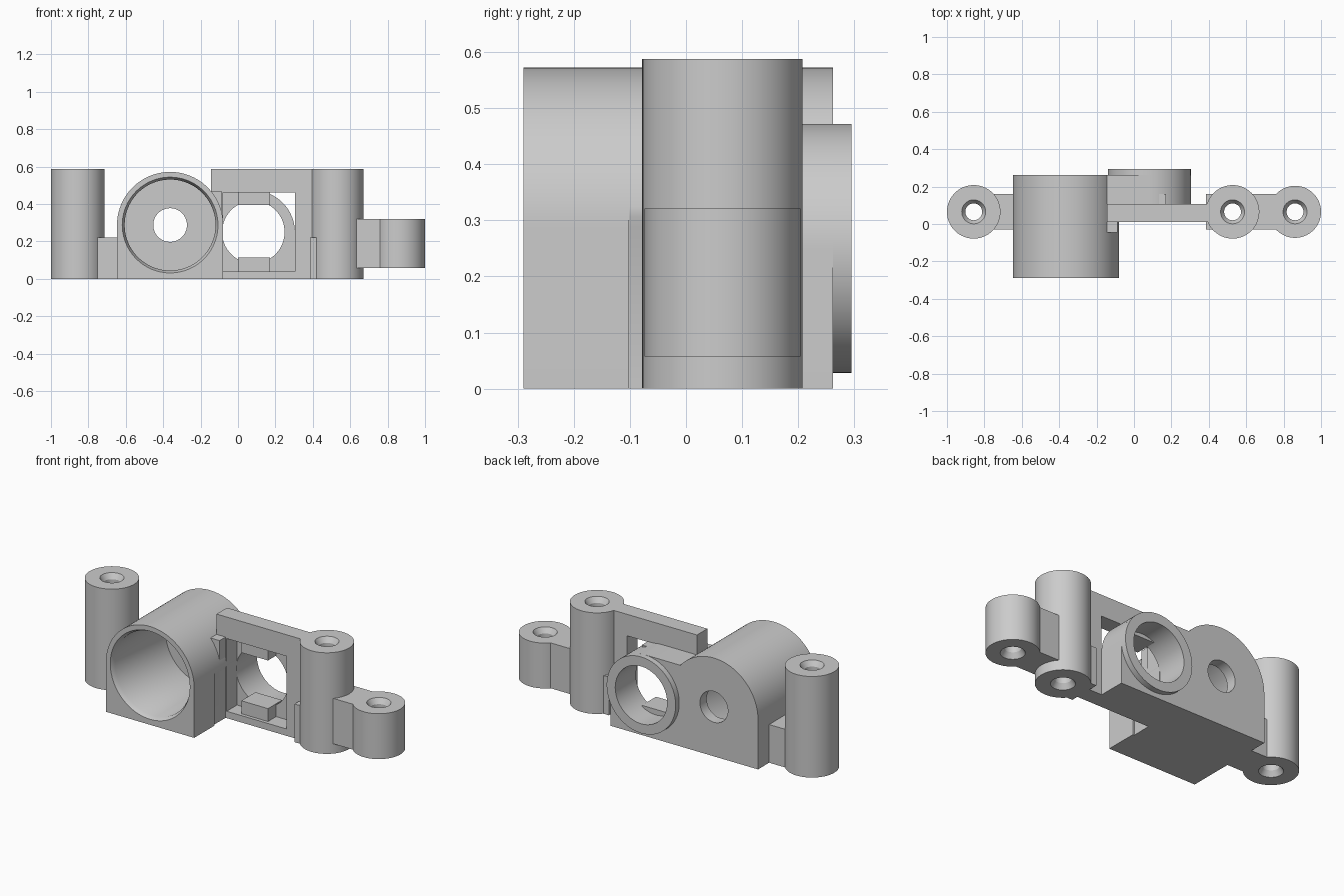
import bpy
import bmesh
import math
from mathutils import Matrix, Vector

old = bpy.data.objects.get("Cube")
if old:
    bpy.data.objects.remove(old, do_unlink=True)

grey = bpy.data.materials.new("light grey")
grey.use_nodes = True
grey.diffuse_color = (0.6, 0.6, 0.6, 1)
grey.node_tree.nodes["Principled BSDF"].inputs["Base Color"].default_value = grey.diffuse_color


def finish(name, bm):
    """Turn a bmesh into a shaded object."""
    bmesh.ops.recalc_face_normals(bm, faces=bm.faces)
    mesh = bpy.data.meshes.new(name)
    bm.to_mesh(mesh)
    bm.free()
    mesh.materials.append(grey)
    ob = bpy.data.objects.new(name, mesh)
    bpy.context.collection.objects.link(ob)
    bpy.ops.object.select_all(action="DESELECT")
    ob.select_set(True)
    bpy.context.view_layer.objects.active = ob
    bpy.ops.object.shade_smooth_by_angle(angle=math.radians(30))


def arc(centre, r, start, end, steps):
    """Points on an arc, angles in degrees."""
    angles = [math.radians(start + (end - start) * i / steps) for i in range(steps + 1)]
    return [(centre[0] + r * math.cos(a), centre[1] + r * math.sin(a)) for a in angles]


def circle(centre, r):
    return arc(centre, r, 0, 360, 80)[:-1]


def rect(x, z):
    return [(x[0], z[0]), (x[1], z[0]), (x[1], z[1]), (x[0], z[1])]


def plate(name, y, *loops):
    """Extrude an x-z outline, with any holes, through a y range."""
    bm = bmesh.new()
    for loop in loops:
        verts = [bm.verts.new((px, y[0], pz)) for px, pz in loop]
        for a, b in zip(verts, verts[1:] + verts[:1]):
            bm.edges.new((a, b))
    bmesh.ops.triangle_fill(bm, use_beauty=True, edges=bm.edges[:])
    grown = bmesh.ops.extrude_face_region(bm, geom=bm.faces[:], use_keep_orig=True)
    moved = [v for v in grown["geom"] if isinstance(v, bmesh.types.BMVert)]
    bmesh.ops.translate(bm, verts=moved, vec=(0, y[1] - y[0], 0))
    finish(name, bm)


def lathe(name, axis, origin, profile):
    """Revolve a closed (radius, height) profile about the z or y axis."""
    bm = bmesh.new()
    n = 80
    turn = Matrix.Rotation(-math.pi / 2, 3, "X") if axis == "y" else Matrix.Identity(3)
    rings = []
    for i in range(n):
        a = math.tau * i / n
        rings.append([bm.verts.new(Vector(origin) + turn @ Vector((r * math.cos(a), r * math.sin(a), h)))
                      for r, h in profile])
    for i in range(n):
        p, q = rings[i - 1], rings[i]
        for j in range(len(profile)):
            bm.faces.new((p[j - 1], q[j - 1], q[j], p[j]))
    finish(name, bm)


BARREL = (-0.363, 0.288)
RING = (0.082, 0.25)
POST_Y = 0.065
WEB_Y = (-0.03, 0.16)


def arch(right):
    """Barrel outline: round top on a square base."""
    return [(-0.647, 0), (right, 0), (right, 0.288)] + arc(BARREL, 0.284, 0, 180, 48)[1:]


# Barrel housing, its rear wall and its chamfered bore
bore = circle(BARREL, 0.256)
plate("barrel_front", (-0.29, -0.102), arch(-0.079), bore)
plate("barrel_middle", (-0.102, 0.2), arch(-0.088), bore)
plate("barrel_rear_wall", (0.2, 0.262), arch(-0.088), circle(BARREL, 0.09))
lathe("barrel_bore", "y", (BARREL[0], 0, BARREL[1]),
      [(0.256, -0.29), (0.243, -0.265), (0.243, 0.201), (0.258, 0.201), (0.258, -0.289)])

# Ring block with the raised ring on its back
plate("ring_block", (0.105, 0.262),
      [(-0.1, 0), (0.304, 0)] + arc(RING, 0.222, 0, 90, 24)
      + [(-0.145, 0.472), (-0.14, 0.44), (-0.1, 0.38)],
      circle(RING, 0.167))
lathe("ring", "y", (RING[0], 0, RING[1]),
      [(0.167, 0.26), (0.222, 0.26), (0.222, 0.295), (0.167, 0.295)])

# Front frame with its window, and the stop beside the barrel
plate("frame", (0.01, 0.106),
      [(-0.145, 0.588), (-0.145, 0.46), (-0.1, 0.38), (-0.1, 0), (0.46, 0), (0.46, 0.588)],
      rect((-0.08, 0.305), (0.04, 0.463)))
plate("frame_stop", (-0.045, 0.012),
      [(-0.1, 0), (-0.087, 0), (-0.087, 0.47), (-0.145, 0.47), (-0.1, 0.38)])

# Retaining tabs above and below the ring bore
for name, z in (("lower_tab", (0.03, 0.115)), ("upper_tab", (0.395, 0.466))):
    plate(name, (0.03, 0.16), rect((0, 0.172), z))

# Webs that carry the posts
plate("right_web", WEB_Y, rect((-0.78, -0.62), (0, 0.222)))
plate("left_web", WEB_Y, rect((0.385, 0.45), (0, 0.222)))
plate("end_web", WEB_Y, rect((0.6, 0.79), (0.057, 0.321)))

# Screw posts with countersunk through holes
for name, x, r, low, high in (("right_post", -0.857, 0.143, 0, 0.588),
                              ("left_post", 0.527, 0.143, 0, 0.588),
                              ("end_post", 0.861, 0.139, 0.057, 0.321)):
    lathe(name, "z", (x, POST_Y, 0),
          [(0.045, low + 0.03), (0.064, low), (r, low),
           (r, high), (0.064, high), (0.045, high - 0.03)])
